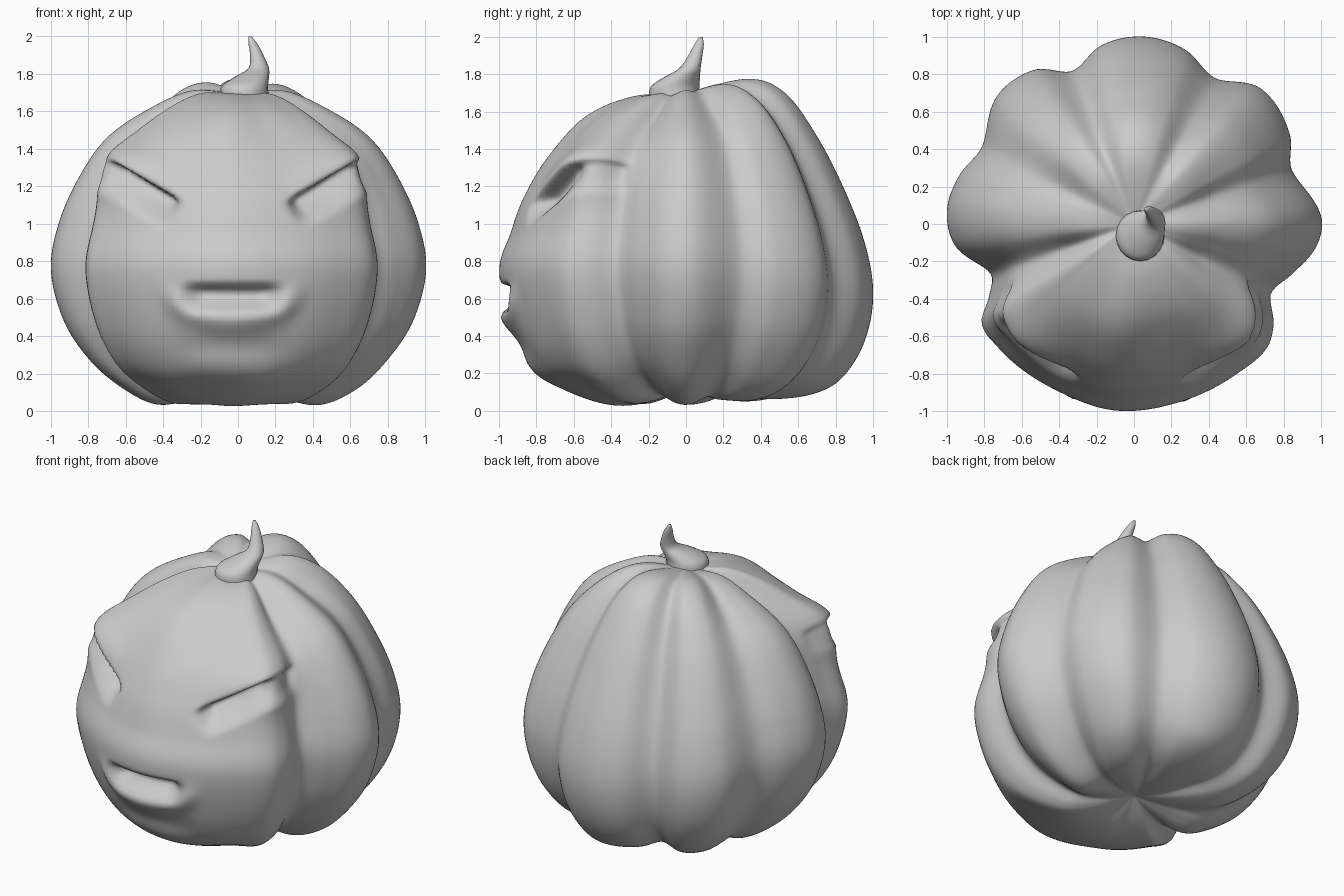
import bpy, bmesh, math
from mathutils import Vector

cube = bpy.data.objects.get("Cube")
if cube:
    bpy.data.objects.remove(cube, do_unlink=True)

SEGMENTS, RINGS = 224, 150

clay = bpy.data.materials.new("clay_grey")
clay.use_nodes = True
clay.diffuse_color = (0.6, 0.6, 0.6, 1)
clay.node_tree.nodes["Principled BSDF"].inputs["Base Color"].default_value = (0.6, 0.6, 0.6, 1)

# Bottom-to-top outlines (radius, height) for each direction
SIDE = [(0, .13), (.22, .07), (.43, .035), (.62, .12), (.79, .27), (.93, .48), (1, .75),
        (.96, 1.0), (.85, 1.25), (.7, 1.46), (.48, 1.61), (.24, 1.71), (0, 1.69)]
BACK = [(0, .13), (.28, .07), (.57, .07), (.77, .13), (.9, .26), (.98, .45), (1, .67),
        (.95, .92), (.84, 1.2), (.7, 1.47), (.53, 1.7), (.33, 1.775), (0, 1.7)]
FRONT = [(0, .13), (.23, .04), (.43, .035), (.65, .11), (.83, .22), (.94, .44), (1, .75),
         (.94, .95), (.87, 1.14), (.74, 1.36), (.55, 1.57), (.29, 1.68), (0, 1.7)]

# Lobes and grooves seen from above (degrees, radius)
PLAN = [(2, 1), (19, .89), (30, .96), (47, .99), (61, .89), (74, .97), (87, 1), (100, .97),
        (112, .88), (123, .98), (137, 1), (153, .91), (165, .97), (176, 1), (187, .96),
        (199, .81), (207, .87), (213, .97), (222, .98), (246, .98), (264, 1), (285, .98),
        (304, .97), (317, .97), (324, .92), (333, .82), (343, .89), (353, .98)]


def smooth(a, b, x):
    t = min(1, max(0, (x - a) / (b - a)))
    return t * t * (3 - 2 * t)


def bell(x, width):
    return math.exp(-(x / width) ** 2)


def spline(points, t):
    """Smooth curve through evenly spaced points, t from 0 to 1."""
    n = len(points) - 1
    i = min(int(t * n), n - 1)
    f = t * n - i
    p = [Vector(points[min(max(i + k, 0), n)]) for k in (-1, 0, 1, 2)]
    return p[1] + f / 2 * (p[2] - p[0] + f * (2 * p[0] - 5 * p[1] + 4 * p[2] - p[3]
                           + f * (3 * (p[1] - p[2]) + p[3] - p[0])))


def plan(deg):
    """Lobe radius at an angle, as a periodic smooth curve through PLAN."""
    n = len(PLAN)
    ring = [(PLAN[i % n][0] + 360 * (i // n), PLAN[i % n][1]) for i in range(-2, n + 2)]
    for (a0, r0), (a, ra), (b, rb), (b1, r1) in zip(ring, ring[1:], ring[2:], ring[3:]):
        if a <= deg <= b:
            h, f = b - a, (deg - a) / (b - a)
            ta, tb = (rb - r0) / (b - a0) * h, (r1 - ra) / (b1 - a) * h
            return ra + (rb - ra) * smooth(0, 1, f) + f * (1 - f) * ((1 - f) * ta - f * tb)


def mouth_relief(x, z):
    """Hollow under a straight upper edge, with a crescent lower lip."""
    mx = x + .03
    span = 1 - smooth(.16, .3, abs(mx))
    hollow = (1 - smooth(.64, .69, z)) * smooth(.5, .63, z)
    lip_z = .49 + .9 * mx * mx
    lip = (1 - smooth(.25, .42, abs(mx))) * bell(z - lip_z, .075)
    chin = (1 - smooth(.1, .4, abs(mx))) * bell(z - .34, .08)
    return -.1 * span * hollow + .035 * lip - .02 * chin


def eye_relief(x, z):
    """Slanted brow ledge over a hollow that fades downward."""
    ex, ez = abs(x + .02) - .3, z - 1.13
    c, s = math.cos(.53), math.sin(.53)
    along, down = ex * c + ez * s, ex * s - ez * c
    ends = smooth(-.05, .07, along) * (1 - smooth(.36, .47, along))
    hollow = smooth(-.015, .035, down) * (1 - smooth(.04, .19, down))
    brow = smooth(0, .2, along) * (1 - smooth(.36, .5, along)) * bell(down + .05, .09)
    return -.11 * ends * hollow + .025 * brow


def body_point(v, deg, lobe):
    a = math.radians(deg)
    ca, sa = math.cos(a), math.sin(a)
    w = abs(sa) ** 1.6
    r, z = spline(SIDE, v).lerp(spline(FRONT if sa < 0 else BACK, v), w)
    # Grooves fade towards the stem and the base
    k = 1 + (lobe - 1) * smooth(0, .5, r)
    z = .85 + (z - .85) * (1 + (k - 1) * .45)
    # Brow corners swell out; a shallow furrow runs down the forehead
    if sa < 0:
        corner = bell(deg - 220, 17) + bell(deg - 319, 17)
        k += .14 * corner * bell(z - 1.33, .18)
        k -= .05 * bell(deg - 283, 14) * bell(z - 1.55, .14)
    # Pleats around the base
    k += .02 * math.cos(a * 9) * bell(z - .1, .1)
    r *= k
    if sa < 0:
        x = r * ca
        r += (eye_relief(x, z) + mouth_relief(x, z)) * smooth(.4, .58, -sa)
    return (r * ca, r * sa, max(z, 0))


def skin(name, rings):
    """Join rings of points into a closed smooth surface."""
    bm = bmesh.new()
    loops = [[bm.verts.new(p) for p in ring] for ring in rings]
    n = len(loops[0])
    for lo, hi in zip(loops, loops[1:]):
        for i in range(n):
            j = (i + 1) % n
            bm.faces.new((lo[i], lo[j], hi[j], hi[i]))
    bm.faces.new(loops[0][::-1])
    bm.faces.new(loops[-1])
    mesh = bpy.data.meshes.new(name)
    bm.to_mesh(mesh)
    bm.free()
    mesh.shade_smooth()
    mesh.materials.append(clay)
    obj = bpy.data.objects.new(name, mesh)
    bpy.context.collection.objects.link(obj)


# Pumpkin body
angles = [360 * i / SEGMENTS for i in range(SEGMENTS)]
lobes = [plan(d) for d in angles]
skin("pumpkin_body", [[body_point(.005 + .99 * j / RINGS, d, l) for d, l in zip(angles, lobes)]
                      for j in range(RINGS + 1)])

# Twisted stem: centre and radius from base to tip
STEM = [(.035, -.06, 1.66, .13), (.035, -.06, 1.73, .125), (.07, -.025, 1.78, .095),
        (.11, .02, 1.83, .055), (.1, .05, 1.9, .036), (.08, .07, 1.96, .024), (.065, .08, 2.0, .008)]
stem_rings = []
for j in range(25):
    x, y, z, r = spline(STEM, j / 24)
    stem_rings.append([(x + r * math.cos(t), y + r * math.sin(t) * 1.05, z)
                       for t in (math.tau * i / 20 for i in range(20))])
skin("stem", stem_rings)
